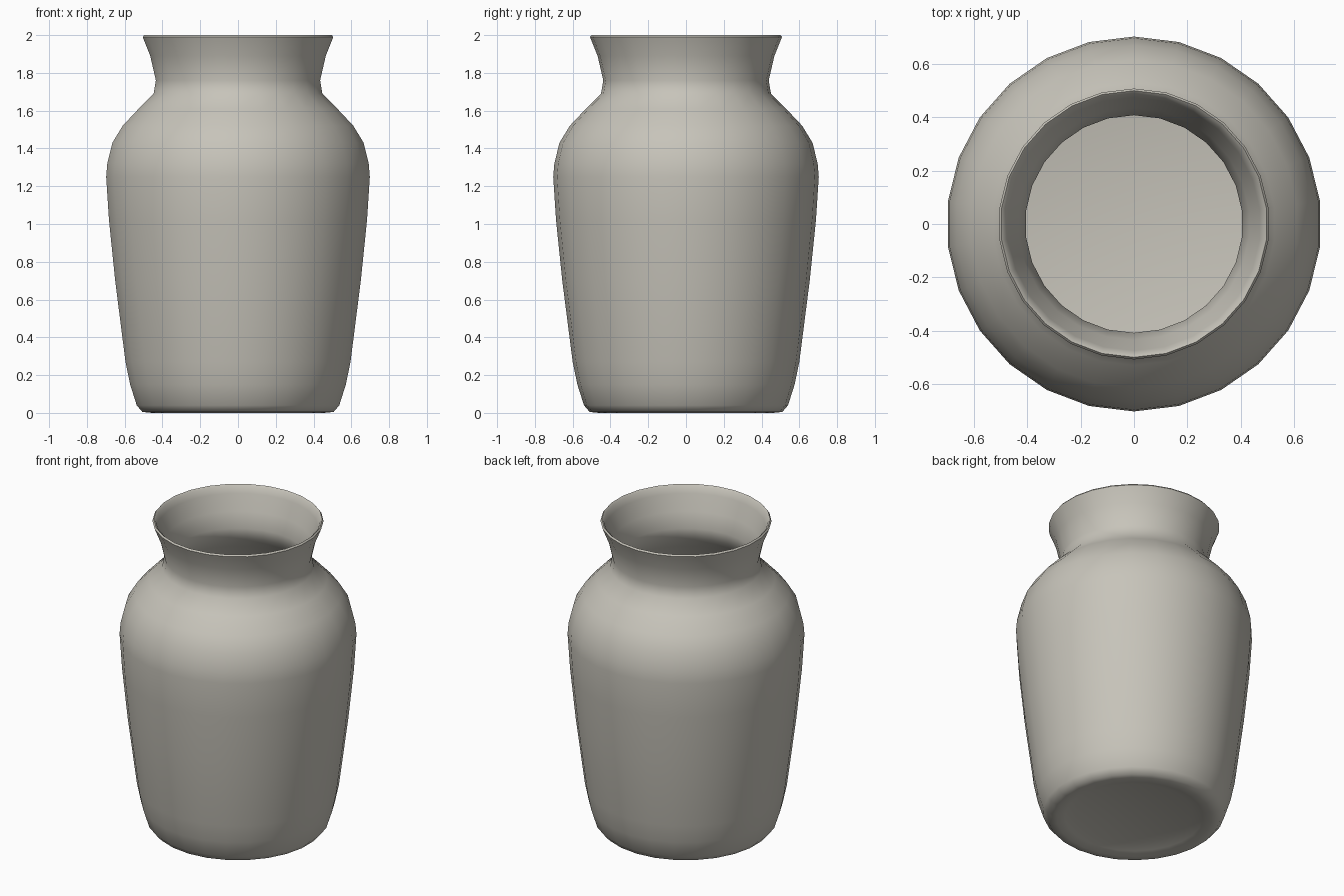
import bpy
import bmesh
from math import pi, radians
from mathutils import Matrix

cube = bpy.data.objects.get("Cube")
if cube:
    bpy.data.objects.remove(cube)

SIDES = 26

# Wall profile as (radius, height): foot, outside, lip, then down the inside
OUTSIDE = [(0.35, 0.03), (0.41, 0.01), (0.46, 0.0), (0.51, 0.005), (0.54, 0.04),
           (0.575, 0.15), (0.6, 0.27), (0.655, 0.7), (0.688, 1.02), (0.703, 1.25),
           (0.697, 1.32), (0.67, 1.43), (0.615, 1.52), (0.53, 1.61), (0.45, 1.69),
           (0.438, 1.76), (0.468, 1.89), (0.5, 1.97)]
LIP = [(0.508, 1.99), (0.5, 2.0), (0.488, 1.99)]
INSIDE = [(0.475, 1.95), (0.435, 1.85), (0.408, 1.75), (0.42, 1.68), (0.5, 1.59),
          (0.58, 1.5), (0.635, 1.42), (0.665, 1.25), (0.65, 1.02), (0.62, 0.7),
          (0.565, 0.27), (0.54, 0.15), (0.5, 0.08), (0.42, 0.06)]


def make_material(name, colour):
    mat = bpy.data.materials.new(name)
    mat.use_nodes = True
    mat.diffuse_color = colour
    mat.node_tree.nodes["Principled BSDF"].inputs["Base Color"].default_value = colour
    return mat


def lathe(name, profile, sides, mat):
    """Turn a profile around z and close both ends with flat discs."""
    bm = bmesh.new()
    # The first point sits on the back, so flats face the left and right
    pts = [bm.verts.new((0, r, z)) for r, z in profile]
    edges = [bm.edges.new(pair) for pair in zip(pts, pts[1:])]
    bmesh.ops.spin(bm, geom=pts + edges, axis=(0, 0, 1), cent=(0, 0, 0),
                   angle=2 * pi, steps=sides, use_merge=False)
    bmesh.ops.remove_doubles(bm, verts=bm.verts[:], dist=0.0005)
    rims = [e for e in bm.edges if e.is_boundary]
    bmesh.ops.holes_fill(bm, edges=rims, sides=0)
    bmesh.ops.recalc_face_normals(bm, faces=bm.faces[:])
    mesh = bpy.data.meshes.new(name)
    bm.to_mesh(mesh)
    bm.free()
    mesh.materials.append(mat)
    obj = bpy.data.objects.new(name, mesh)
    bpy.context.collection.objects.link(obj)
    return obj


# Hollow vase body with a recessed foot and a rounded lip
clay = make_material("warm_grey_clay", (0.57, 0.55, 0.49, 1))
vase = lathe("vase", OUTSIDE + LIP + INSIDE, SIDES, clay)

bpy.ops.object.select_all(action="DESELECT")
vase.select_set(True)
bpy.context.view_layer.objects.active = vase
bpy.ops.object.shade_smooth_by_angle(angle=radians(60))
